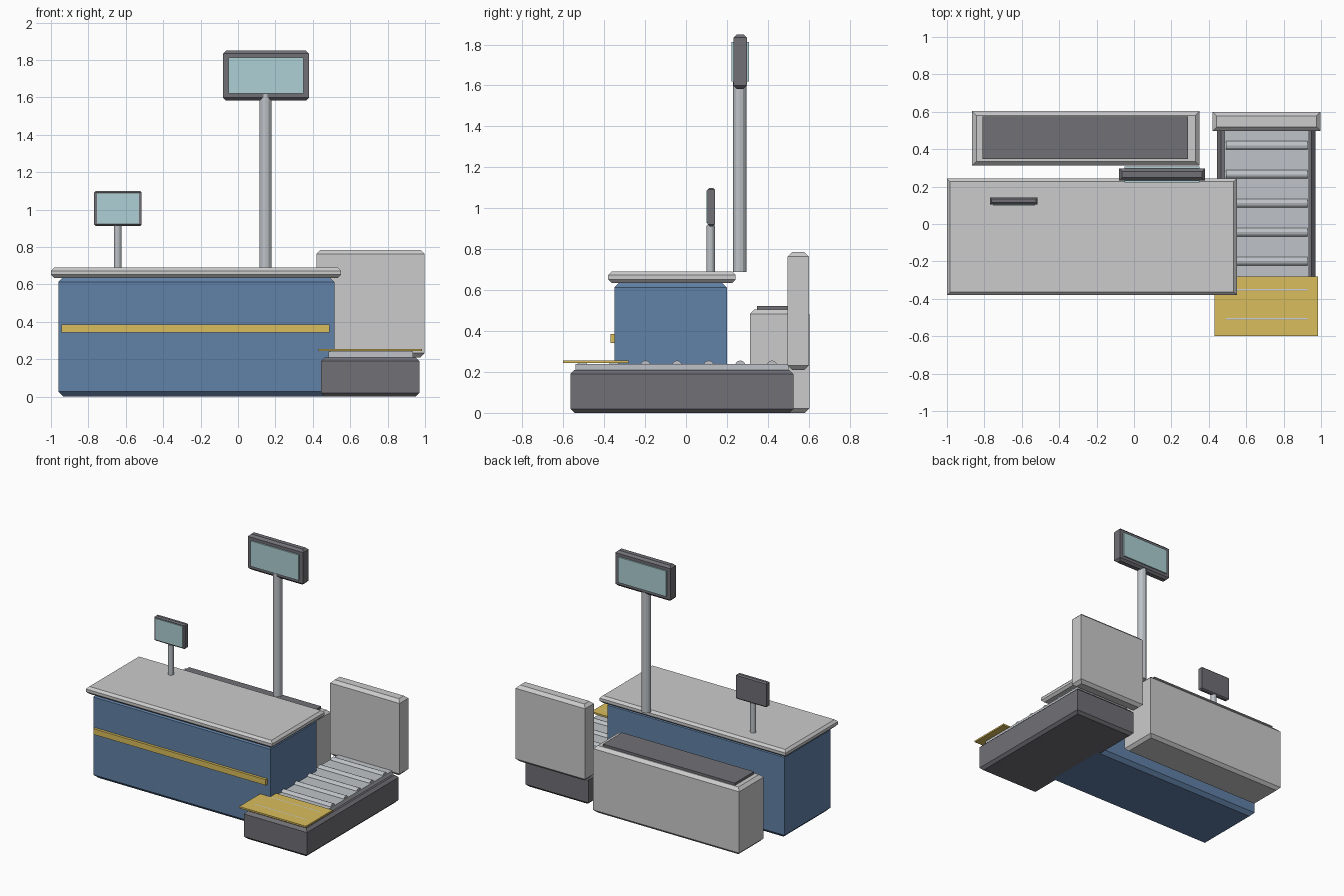
import bpy, bmesh
from mathutils import Matrix, Vector
from math import pi

if "Cube" in bpy.data.objects:
    bpy.data.objects.remove(bpy.data.objects["Cube"])


def material(name, rgb):
    m = bpy.data.materials.new(name)
    m.diffuse_color = (*rgb, 1)
    m.use_nodes = True
    m.node_tree.nodes["Principled BSDF"].inputs["Base Color"].default_value = m.diffuse_color
    return m


BLUE = material("blue", (0.12, 0.22, 0.39))
YELLOW = material("yellow", (0.70, 0.51, 0.11))
DARK = material("dark_grey", (0.16, 0.16, 0.18))
GLASS = material("screen_blue", (0.42, 0.63, 0.66))
STEEL = material("steel", (0.52, 0.55, 0.58))


def finish(name, bm, mat):
    bmesh.ops.recalc_face_normals(bm, faces=bm.faces)
    me = bpy.data.meshes.new(name)
    bm.to_mesh(me)
    bm.free()
    ob = bpy.data.objects.new(name, me)
    bpy.context.collection.objects.link(ob)
    if mat:
        me.materials.append(mat)
    return ob


def box(name, x, y, z, mat=None, chamfer=0):
    """Box from (min, max) ranges; chamfers only the top and bottom rims."""
    c = chamfer
    levels = [(z[0], 0), (z[1], 0)]
    if c:
        levels = [(z[0], c), (z[0] + c, 0), (z[1] - c, 0), (z[1], c)]
    bm = bmesh.new()
    rings = [[bm.verts.new(p) for p in (
        (x[0] + i, y[0] + i, h), (x[1] - i, y[0] + i, h),
        (x[1] - i, y[1] - i, h), (x[0] + i, y[1] - i, h))] for h, i in levels]
    bm.faces.new(rings[0])
    bm.faces.new(rings[-1])
    for a, b in zip(rings, rings[1:]):
        for k in range(4):
            n = (k + 1) % 4
            bm.faces.new((a[k], a[n], b[n], b[k]))
    return finish(name, bm, mat)


def cylinder(name, center, r, length, mat=None, along_x=False):
    rot = Matrix.Rotation(pi / 2, 4, 'Y') if along_x else Matrix()
    bm = bmesh.new()
    bmesh.ops.create_cone(bm, cap_ends=True, segments=12, radius1=r, radius2=r,
                          depth=length, matrix=Matrix.Translation(Vector(center)) @ rot)
    return finish(name, bm, mat)


# Counter: body, worktop and front stripe
box("counter_body", (-0.96, 0.515), (-0.35, 0.20), (0, 0.64), BLUE, 0.027)
box("worktop", (-1.0, 0.55), (-0.38, 0.243), (0.635, 0.69), None, 0.017)
box("front_stripe", (-0.945, 0.49), (-0.37, -0.345), (0.342, 0.385), YELLOW)

# Small operator screen, glass on the front only
cylinder("small_screen_post", (-0.643, 0.12, 0.80), 0.021, 0.23, STEEL)
box("small_screen_case", (-0.77, -0.515), (0.105, 0.142), (0.912, 1.10), DARK, 0.009)
box("small_screen_glass", (-0.755, -0.53), (0.099, 0.115), (0.927, 1.086), GLASS)

# Tall display, glass on both faces
cylinder("tall_display_post", (0.147, 0.262, 1.153), 0.033, 0.93, STEEL)
box("tall_display_case", (-0.08, 0.38), (0.232, 0.297), (1.583, 1.85), DARK, 0.016)
box("tall_display_glass", (-0.05, 0.35), (0.222, 0.307), (1.62, 1.812), GLASS)

# Rear cabinet with dark lid
box("rear_cabinet", (-0.865, 0.35), (0.312, 0.603), (0, 0.505), None, 0.022)
box("rear_cabinet_lid", (-0.81, 0.29), (0.347, 0.575), (0.50, 0.523), DARK)

# Roller conveyor beside the counter
box("conveyor_base", (0.445, 0.97), (-0.565, 0.525), (0, 0.21), DARK, 0.02)
box("conveyor_bed", (0.485, 0.935), (-0.54, 0.50), (0.20, 0.24), STEEL)
for i in range(7):
    cylinder(f"roller_{i + 1}", (0.71, 0.42 - i * 0.1545, 0.231), 0.025, 0.435, STEEL, True)
box("loading_plate", (0.43, 0.985), (-0.60, -0.28), (0.243, 0.255), YELLOW)
box("conveyor_back_panel", (0.42, 0.998), (0.497, 0.60), (0.21, 0.785), None, 0.022)
